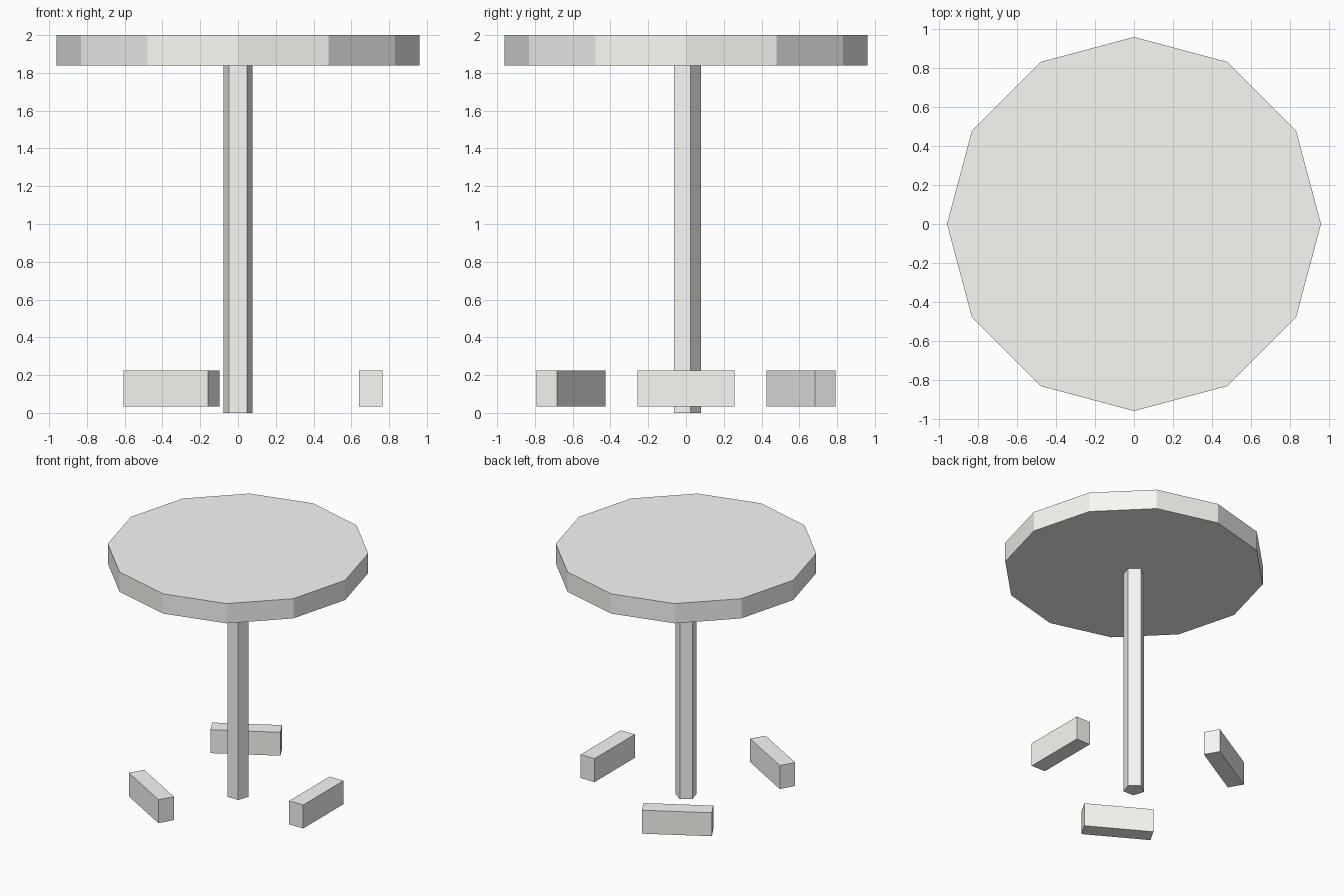
import bpy
from math import cos, sin, radians

if "Cube" in bpy.data.objects:
    bpy.data.objects.remove(bpy.data.objects["Cube"])

# Pale warm finish shared by every part
pale = bpy.data.materials.new("pale_finish")
pale.diffuse_color = (0.95, 0.94, 0.91, 1)
pale.use_nodes = True
pale.node_tree.nodes["Principled BSDF"].inputs["Base Color"].default_value = pale.diffuse_color


def finish(name):
    obj = bpy.context.object
    obj.name = name
    obj.data.materials.append(pale)
    return obj


def prism(name, sides, radius, z0, z1):
    bpy.ops.mesh.primitive_cylinder_add(vertices=sides, radius=radius, depth=z1 - z0,
                                        location=(0, 0, (z0 + z1) / 2))
    finish(name)


def block(name, angle, distance, size, z):
    a = radians(angle)
    bpy.ops.mesh.primitive_cube_add(size=1, location=(distance * cos(a), distance * sin(a), z),
                                    rotation=(0, 0, a))
    finish(name).scale = size


# Twelve-sided top on a five-sided post
prism("table_top", 12, 0.96, 1.84, 2.0)
prism("post", 5, 0.08, 0.0, 1.84)

# Three blocks spaced evenly around the post
for i in range(3):
    block(f"bench_{i + 1}", 120 * i, 0.702, (0.125, 0.515, 0.19), 0.13)
